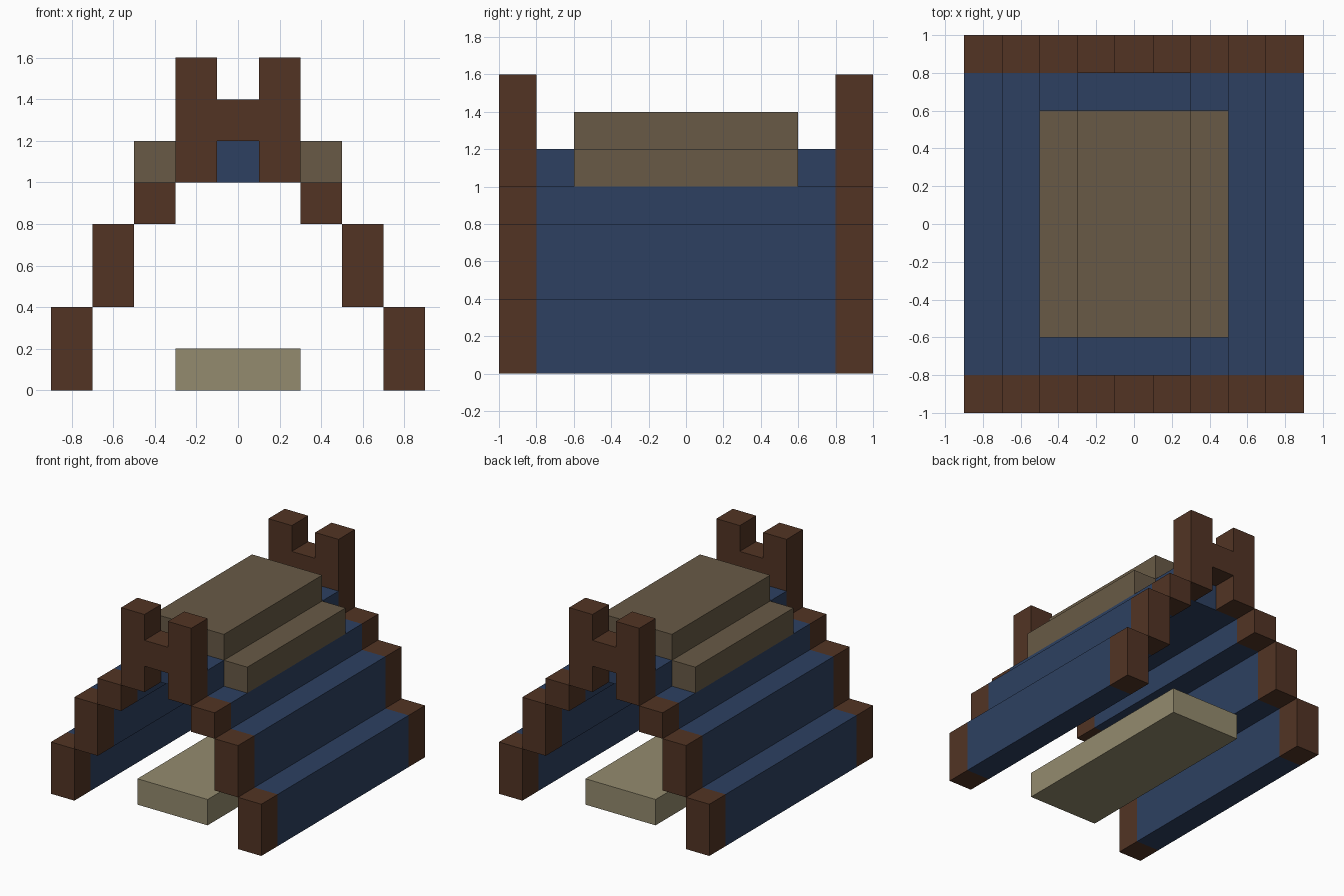
import bpy
import bmesh

if "Cube" in bpy.data.objects:
    bpy.data.objects.remove(bpy.data.objects["Cube"])


def material(name, rgb):
    """Flat colour from 0-255 sRGB values."""
    mat = bpy.data.materials.new(name)
    lin = [((c / 255 + 0.055) / 1.055) ** 2.4 for c in rgb]
    mat.diffuse_color = (*lin, 1.0)
    mat.use_nodes = True
    mat.node_tree.nodes["Principled BSDF"].inputs["Base Color"].default_value = mat.diffuse_color
    return mat


wood = material("dark_wood", (82, 52, 36))
cloth = material("blue_cloth", (45, 64, 97))
fur = material("brown_fur", (104, 90, 70))
straw = material("straw_bedding", (148, 139, 110))


def box(name, mat, x, y, z):
    """Axis-aligned block given by its (min, max) range on each axis."""
    bm = bmesh.new()
    bmesh.ops.create_cube(bm, size=1)
    for v in bm.verts:
        for i, (lo, hi) in enumerate((x, y, z)):
            v.co[i] = lo if v.co[i] < 0 else hi
    mesh = bpy.data.meshes.new(name)
    bm.to_mesh(mesh)
    bm.free()
    mesh.materials.append(mat)
    obj = bpy.data.objects.new(name, mesh)
    bpy.context.collection.objects.link(obj)
    return obj


def pair(name, mat, x, y, z):
    """The same block on the right and left sides."""
    box(name + "_right", mat, x, y, z)
    box(name + "_left", mat, (-x[1], -x[0]), y, z)


FRONT, BACK, MIDDLE = (-1.0, -0.8), (0.8, 1.0), (-0.8, 0.8)

# Stepped slope profile shared by the end frames and the cloth walls
steps = [("lower", (0.7, 0.9), (0.0, 0.4)),
         ("middle", (0.5, 0.7), (0.4, 0.8)),
         ("upper", (0.3, 0.5), (0.8, 1.0))]

for level, x, z in steps:
    pair(level + "_wall", cloth, x, MIDDLE, z)
    for end, y in (("front", FRONT), ("back", BACK)):
        pair(f"{end}_{level}_post", wood, x, y, z)

# Horns and crossbar at the top of each end frame
for end, y in (("front", FRONT), ("back", BACK)):
    pair(end + "_horn", wood, (0.1, 0.3), y, (1.0, 1.6))
    box(end + "_crossbar", wood, (-0.1, 0.1), y, (1.2, 1.4))

# Cloth ridge
box("ridge_cloth", cloth, (-0.3, 0.3), MIDDLE, (1.0, 1.2))

# Fur cover draped over the ridge
box("fur_cover_top", fur, (-0.3, 0.3), (-0.6, 0.6), (1.2, 1.4))
pair("fur_cover_side", fur, (0.3, 0.5), (-0.6, 0.6), (1.0, 1.2))

# Bed on the floor inside
box("bed", straw, (-0.3, 0.3), MIDDLE, (0.0, 0.2))
